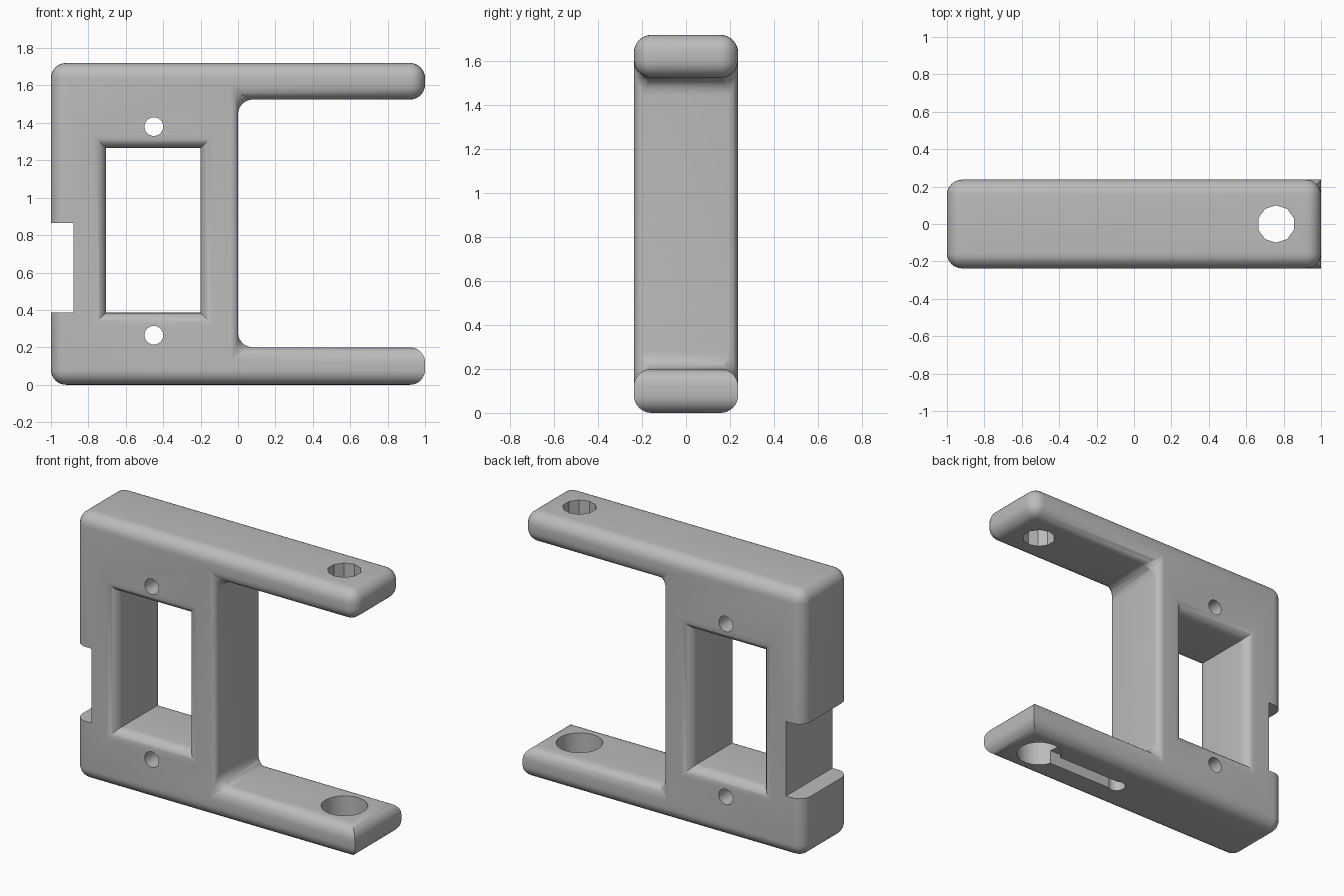
import bpy, bmesh, math
from mathutils import Matrix, Vector

old = bpy.data.objects.get("Cube")
if old:
    bpy.data.objects.remove(old, do_unlink=True)

HALF = 0.237      # half depth
R = 0.08          # edge rounding

grey = bpy.data.materials.new("plain grey")
grey.use_nodes = True
colour = (0.5, 0.5, 0.5, 1)
grey.diffuse_color = colour
grey.node_tree.nodes["Principled BSDF"].inputs["Base Color"].default_value = colour


def make_object(name, bm):
    bmesh.ops.recalc_face_normals(bm, faces=bm.faces[:])
    mesh = bpy.data.meshes.new(name)
    bm.to_mesh(mesh)
    bm.free()
    mesh.materials.append(grey)
    obj = bpy.data.objects.new(name, mesh)
    bpy.context.collection.objects.link(obj)
    return obj


def loft(bm, rings):
    """Join equal-sized rings of points and cap both ends."""
    loops = [[bm.verts.new(p) for p in ring] for ring in rings]
    for a, b in zip(loops, loops[1:]):
        for i in range(len(a)):
            j = (i + 1) % len(a)
            bm.faces.new((a[i], a[j], b[j], b[i]))
    bm.faces.new(loops[0])
    bm.faces.new(loops[-1][::-1])


def cylinder(name, centre, radius, depth, sides, axis="Z"):
    bm = bmesh.new()
    turn = Matrix.Rotation(math.pi / 2, 4, "X") if axis == "Y" else Matrix()
    bmesh.ops.create_cone(bm, cap_ends=True, segments=sides, radius1=radius,
                          radius2=radius, depth=depth,
                          matrix=Matrix.Translation(centre) @ turn)
    return make_object(name, bm)


def box(name, low, high):
    low, high = Vector(low), Vector(high)
    bm = bmesh.new()
    bmesh.ops.create_cube(bm, size=1)
    bmesh.ops.scale(bm, vec=high - low, verts=bm.verts[:])
    bmesh.ops.translate(bm, vec=(low + high) / 2, verts=bm.verts[:])
    return make_object(name, bm)


# Bracket body: C-shaped profile pushed through the depth
profile = [(-1, 0), (1, 0), (1, 0.2), (0, 0.2),
           (0, 1.525), (1, 1.525), (1, 1.72), (-1, 1.72)]
bm = bmesh.new()
loft(bm, [[(x, y, z) for x, z in profile] for y in (-HALF, HALF)])
weight = bm.edges.layers.float.new("bevel_weight_edge")
for e in bm.edges:
    mid = (e.verts[0].co + e.verts[1].co) / 2
    along_z = abs(e.verts[0].co.z - e.verts[1].co.z) > 0.01
    if along_z and mid.x > 0.9 and mid.z < 0.5:
        e[weight] = 0.0        # lower tip keeps mitred corners
    elif along_z and abs(mid.x) < 0.1:
        e[weight] = 0.5        # inner wall has a tighter rounding
    else:
        e[weight] = 1.0
body = make_object("bracket_body", bm)
rounding = body.modifiers.new("rounding", "BEVEL")
rounding.limit_method = "WEIGHT"
rounding.width = R
rounding.segments = 8

# Window cutter flares at both ends to leave rounded rims
FLARE = 0.07
STEPS = 8
sections = [(-HALF - 0.1, FLARE)]
for i in range(STEPS + 1):
    a = math.pi / 2 * i / STEPS
    sections.append((-HALF + FLARE * (1 - math.cos(a)), FLARE * (1 - math.sin(a))))
sections += [(-y, o) for y, o in reversed(sections)]
bm = bmesh.new()
loft(bm, [[(-0.705 - o, y, 0.385 - o), (-0.2 + o, y, 0.385 - o),
           (-0.2 + o, y, 1.265 + o), (-0.705 - o, y, 1.265 + o)]
          for y, o in sections])
cutters = [make_object("window_cutter", bm)]

# Side notch, bolt holes, arm holes and keyhole slot
cutters += [
    box("notch_cutter", (-1.2, -0.5, 0.385), (-0.88, 0.5, 0.865)),
    cylinder("upper_bolt_cutter", (-0.45, 0, 1.38), 0.05, 1, 24, "Y"),
    cylinder("lower_bolt_cutter", (-0.45, 0, 0.265), 0.05, 1, 24, "Y"),
    cylinder("upper_arm_hole_cutter", (0.76, 0, 1.62), 0.1, 0.5, 10),
    cylinder("lower_arm_hole_cutter", (0.76, 0, 0.1), 0.137, 0.5, 32),
    box("slot_cutter", (0.14, -0.045, -0.1), (0.76, 0.045, 0.09)),
    cylinder("slot_end_cutter", (0.14, 0, -0.005), 0.055, 0.19, 16),
]
for cutter in cutters:
    cut = body.modifiers.new(cutter.name, "BOOLEAN")
    cut.operation = "DIFFERENCE"
    cut.solver = "EXACT"
    cut.object = cutter

# Apply the cuts, then drop the cutters
bpy.ops.object.select_all(action="DESELECT")
body.select_set(True)
bpy.context.view_layer.objects.active = body
for m in list(body.modifiers):
    bpy.ops.object.modifier_apply(modifier=m.name)
for cutter in cutters:
    bpy.data.objects.remove(cutter, do_unlink=True)
bpy.ops.object.shade_smooth_by_angle(angle=math.radians(30))
